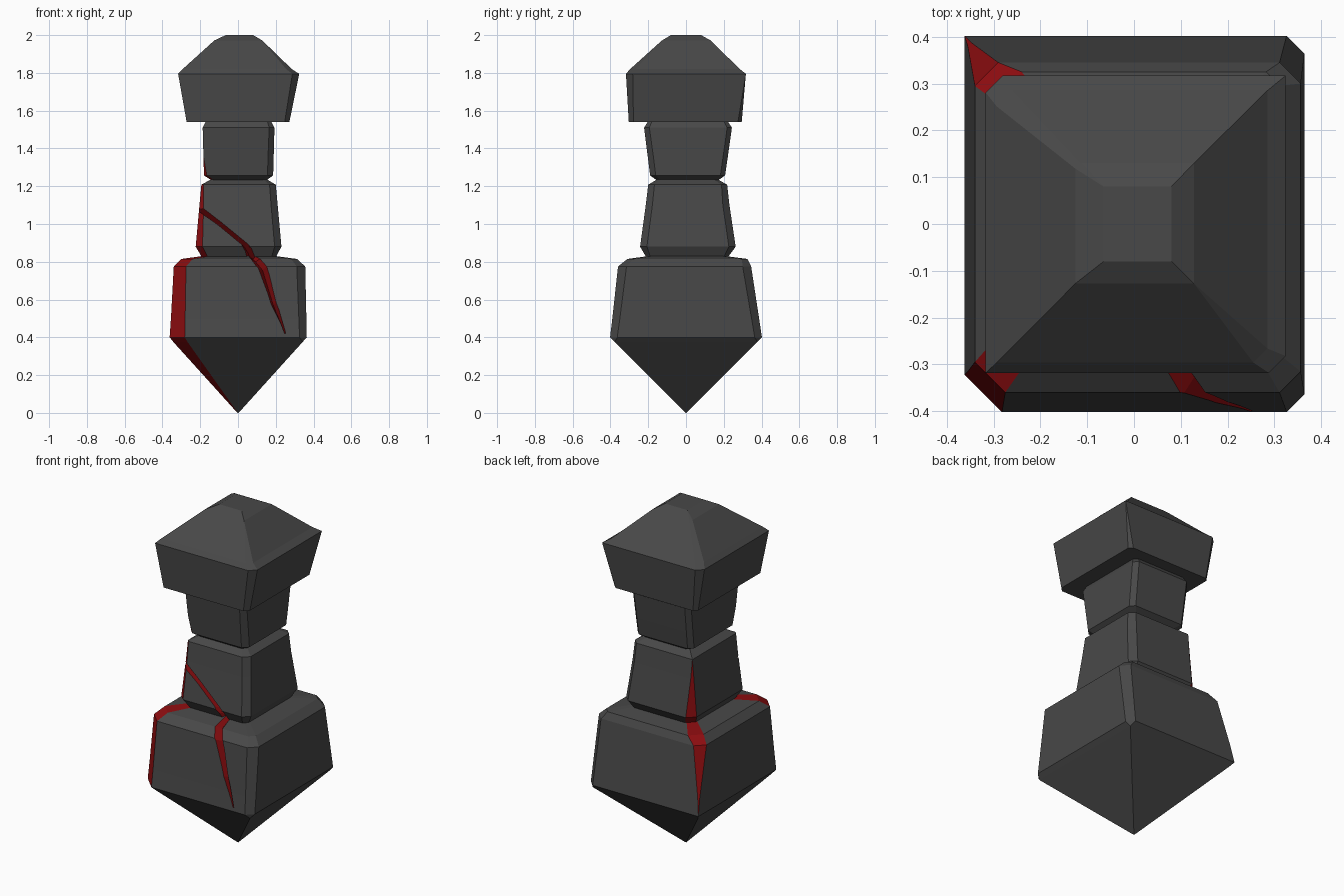
import bpy, bmesh
from mathutils import Vector


def material(name, col):
    m = bpy.data.materials.new(name)
    m.diffuse_color = (*col, 1)
    return m


STONE = material("dark_stone", (0.065, 0.065, 0.065))
RED = material("crack_red", (0.27, 0.004, 0.005))


def finish(bm, name):
    bmesh.ops.remove_doubles(bm, verts=bm.verts, dist=0.0005)
    bmesh.ops.recalc_face_normals(bm, faces=bm.faces)
    me = bpy.data.meshes.new(name)
    bm.to_mesh(me)
    bm.free()
    me.materials.append(STONE)
    me.materials.append(RED)
    ob = bpy.data.objects.new(name, me)
    bpy.context.collection.objects.link(ob)
    return ob


def block(name, rings, red=()):
    """Loft rectangles with four chipped corners.
    ring = z, x0, x1, y0, y1, chips (front left, front right, back right, back left).
    red = (corner, lowest z, highest z) for the coloured chips."""
    bm = bmesh.new()
    loops = []
    for z, x0, x1, y0, y1, (a, b, c, d) in rings:
        pts = [(x0, y0 + a), (x0 + a, y0), (x1 - b, y0), (x1, y0 + b),
               (x1, y1 - c), (x1 - c, y1), (x0 + d, y1), (x0, y1 - d)]
        loops.append([bm.verts.new((x, y, z)) for x, y in pts])
    for lo, hi in zip(loops, loops[1:]):
        for i in range(8):
            j = (i + 1) % 8
            f = bm.faces.new((lo[i], lo[j], hi[j], hi[i]))
            z = (lo[0].co.z + hi[0].co.z) / 2
            if any(i == 2 * k and z0 < z < z1 for k, z0, z1 in red):
                f.material_index = 1
    bm.faces.new(loops[0][::-1])
    bm.faces.new(loops[-1])
    return finish(bm, name)


def crack(target, name, stations):
    """Cut a red V groove; station = left point, right point on the surface."""
    bm = bmesh.new()
    out, deep = Vector((0, -0.012, 0.006)), Vector((0, 0.035, -0.015))
    secs = []
    for l, r in stations:
        l, r = Vector(l), Vector(r)
        secs.append([bm.verts.new(p) for p in (l + out, r + out, (l + r) / 2 + deep)])
    for s, t in zip(secs, secs[1:]):
        for i in range(3):
            j = (i + 1) % 3
            bm.faces.new((s[i], s[j], t[j], t[i]))
    bm.faces.new(secs[0])
    bm.faces.new(secs[-1][::-1])
    for f in bm.faces:
        f.material_index = 1
    cut = finish(bm, name)
    cut.hide_render = True
    cut.hide_set(True)
    mod = target.modifiers.new("crack", 'BOOLEAN')
    mod.operation, mod.solver, mod.object = 'DIFFERENCE', 'EXACT', cut


# pointed base block
base = block("base_block", [
    (0.0, -0.003, 0.003, -0.003, 0.003, (0.002, 0, 0, 0)),
    (0.375, -0.342, 0.342, -0.377, 0.377, (0.075, 0, 0, 0)),
    (0.40, -0.362, 0.364, -0.402, 0.402, (0.08, 0.038, 0.038, 0)),
    (0.50, -0.355, 0.362, -0.39, 0.387, (0.075, 0.04, 0.04, 0.008)),
    (0.775, -0.34, 0.356, -0.36, 0.345, (0.065, 0.045, 0.045, 0.05)),
    (0.815, -0.30, 0.312, -0.31, 0.325, (0.06, 0.03, 0.03, 0.06)),
    (0.83, -0.19, 0.20, -0.20, 0.21, (0.04, 0.02, 0.02, 0.04)),
], red=[(0, 0, 1), (3, 0.42, 1)])
crack(base, "base_crack_cutter", [
    ((0.045, -0.19, 0.835), (0.10, -0.19, 0.835)),
    ((0.06, -0.31, 0.815), (0.125, -0.31, 0.815)),
    ((0.10, -0.36, 0.765), (0.16, -0.36, 0.775)),
    ((0.17, -0.382, 0.575), (0.205, -0.38, 0.59)),
    ((0.246, -0.40, 0.42), (0.254, -0.40, 0.422)),
])

# tapering middle block
mid = block("middle_block", [
    (0.815, -0.185, 0.195, -0.205, 0.215, (0.03, 0.02, 0.02, 0.04)),
    (0.88, -0.224, 0.23, -0.243, 0.263, (0.036, 0.036, 0.036, 0.042)),
    (1.10, -0.204, 0.21, -0.213, 0.23, (0.022, 0.035, 0.035, 0.012)),
    (1.208, -0.194, 0.20, -0.20, 0.218, (0.012, 0.033, 0.03, 0)),
    (1.238, -0.14, 0.15, -0.15, 0.165, (0.01, 0.02, 0.02, 0)),
], red=[(0, 0, 1.22), (3, 0, 1.2)])
crack(mid, "middle_crack_cutter", [
    ((-0.215, -0.215, 1.065), (-0.205, -0.215, 1.105)),
    ((-0.10, -0.225, 0.985), (-0.085, -0.225, 1.01)),
    ((0.015, -0.24, 0.89), (0.05, -0.24, 0.90)),
    ((0.035, -0.225, 0.855), (0.075, -0.225, 0.86)),
    ((0.05, -0.19, 0.80), (0.10, -0.19, 0.80)),
])

# neck block
block("neck_block", [
    (1.228, -0.135, 0.145, -0.15, 0.165, (0.015, 0.02, 0.02, 0.02)),
    (1.257, -0.18, 0.186, -0.19, 0.207, (0.015, 0.03, 0.025, 0.025)),
    (1.36, -0.183, 0.189, -0.203, 0.222, (0, 0.03, 0.025, 0.025)),
    (1.51, -0.187, 0.193, -0.222, 0.243, (0, 0.028, 0.025, 0.025)),
    (1.545, -0.17, 0.175, -0.20, 0.22, (0, 0.02, 0.02, 0.02)),
], red=[(0, 1.2, 1.37)])

# flared head with chipped roof edges
block("head_block", [
    (1.54, -0.272, 0.272, -0.303, 0.295, (0.0, 0.025, 0.02, 0.02)),
    (1.795, -0.317, 0.324, -0.318, 0.317, (0.0, 0.036, 0.0, 0.036)),
    (1.82, -0.293, 0.285, -0.296, 0.285, (0.0, 0.03, 0.0, 0.034)),
    (1.972, -0.125, 0.128, -0.127, 0.13, (0, 0, 0, 0.012)),
    (2.0, -0.065, 0.08, -0.08, 0.08, (0, 0, 0, 0)),
])
